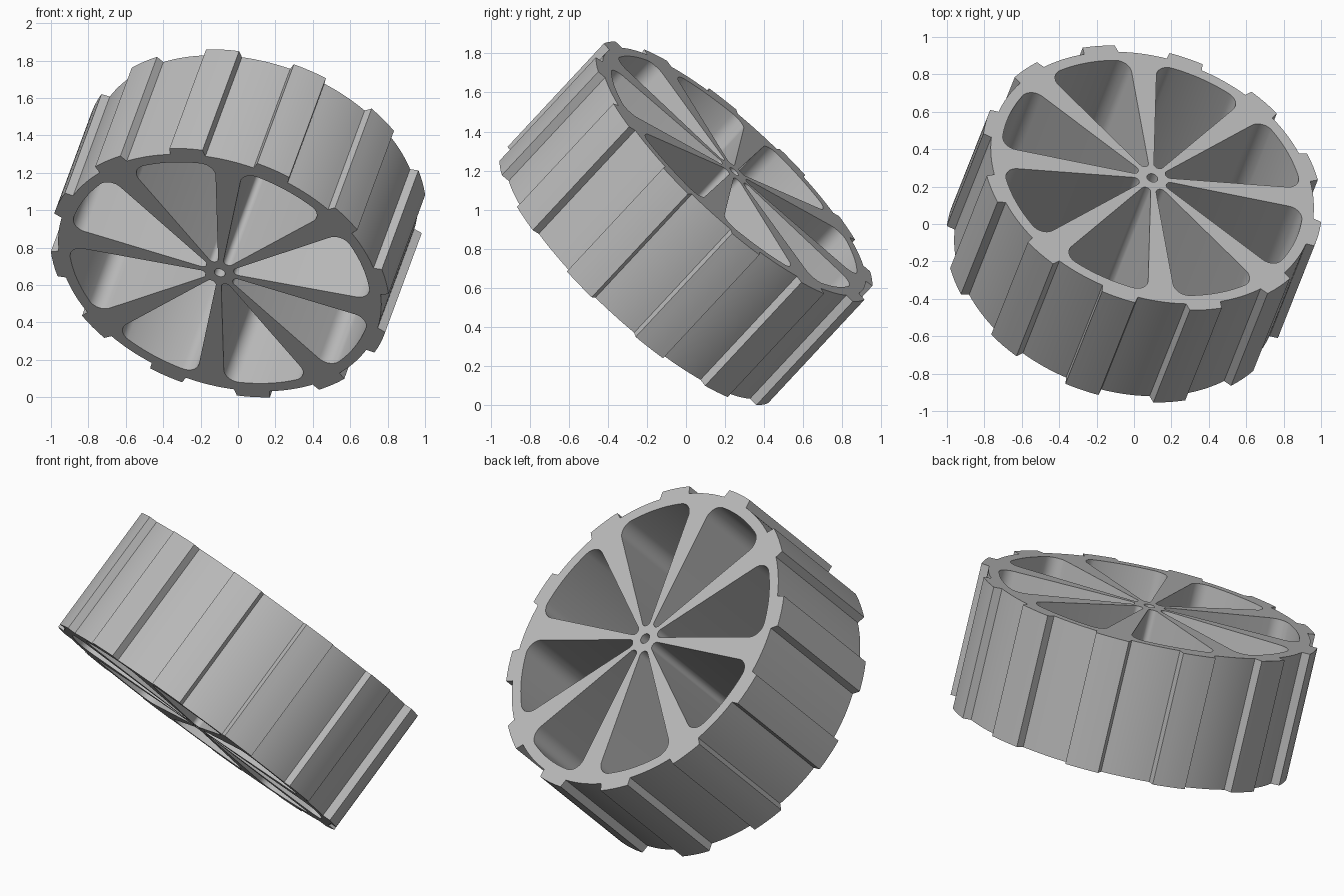
import bpy
from math import sin, cos, acos, radians, hypot, atan2, pi, tau
from mathutils import Matrix, Vector

if "Cube" in bpy.data.objects:
    bpy.data.objects.remove(bpy.data.objects["Cube"])

HALF_WIDTH = 0.375
BODY_R, TREAD_R = 0.895, 0.94
TREADS, POCKETS = 12, 8
PHASE = radians(3.5)


def arc(cx, cy, r, a0, a1, n):
    """Points along an arc, both ends included."""
    return [(cx + r * cos(a0 + (a1 - a0) * i / n),
             cy + r * sin(a0 + (a1 - a0) * i / n)) for i in range(n + 1)]


def turn(points, a):
    return [(x * cos(a) - y * sin(a), x * sin(a) + y * cos(a)) for x, y in points]


def rim_outline():
    """Round body with raised tread bars."""
    step = tau / TREADS
    base, top = radians(6.4), radians(5.7)
    unit = arc(0, 0, TREAD_R, -top, top, 4)
    unit += arc(0, 0, BODY_R, base, step - base, 8)
    return [p for k in range(TREADS)
            for p in turn(unit, PHASE + step * (k + 0.5))]


def pocket_outline():
    """Rounded wedge: small tip by the hub, filleted corners by the rim."""
    tip_c, tip_r = 0.11, 0.027
    fillet, outer = 0.075, 0.835
    g = radians(11.6)
    cx, cy = (outer - fillet) * cos(g), (outer - fillet) * sin(g)
    dx = cx - tip_c
    n = atan2(cy, dx) + acos(-(fillet - tip_r) / hypot(dx, cy))
    pts = arc(tip_c, 0, tip_r, n, tau - n, 10)
    pts += arc(cx, -cy, fillet, -n, -g, 10)
    pts += arc(0, 0, outer, -g, g, 10)[1:-1]
    pts += arc(cx, cy, fillet, g, n, 10)
    return pts


# Flat profile with cut-outs, extruded to the wheel width
profile = bpy.data.curves.new("wheel_profile", "CURVE")
profile.dimensions = "2D"
profile.fill_mode = "BOTH"
profile.extrude = HALF_WIDTH


def add_loop(points):
    spline = profile.splines.new("POLY")
    spline.points.add(len(points) - 1)
    for p, (x, y) in zip(spline.points, points):
        p.co = (x, y, 0, 1)
    spline.use_cyclic_u = True


add_loop(rim_outline())
for k in range(POCKETS):
    add_loop(turn(pocket_outline(), PHASE + tau * (k + 0.5) / POCKETS))
add_loop(arc(0, 0, 0.03, 0, tau, 24)[:-1])  # axle hole

wheel = bpy.data.objects.new("treaded_wheel", profile)
bpy.context.collection.objects.link(wheel)
bpy.ops.object.select_all(action="DESELECT")
wheel.select_set(True)
bpy.context.view_layer.objects.active = wheel
bpy.ops.object.convert(target="MESH")
wheel = bpy.context.object
wheel.name = "treaded_wheel"

# Weld the caps to the walls
bpy.ops.object.mode_set(mode="EDIT")
bpy.ops.mesh.select_all(action="SELECT")
bpy.ops.mesh.remove_doubles(threshold=0.0002)
bpy.ops.mesh.normals_make_consistent(inside=False)
bpy.ops.object.mode_set(mode="OBJECT")

# Tilt the axle, then rest the wheel on the ground
axle = Vector((0.261, 0.658, 0.706)).normalized()
u = (Vector((1, 0, 0)) - axle * axle.x).normalized()
v = axle.cross(u)
wheel.data.transform(Matrix((u, v, axle)).transposed().to_4x4())
low = min(p.co.z for p in wheel.data.vertices)
wheel.data.transform(Matrix.Translation((0, 0, -low)))
bpy.ops.object.shade_smooth_by_angle(angle=radians(25))

# Single grey finish
grey = bpy.data.materials.new("light_grey")
grey.use_nodes = True
colour = (0.5, 0.5, 0.5, 1)
grey.diffuse_color = colour
grey.node_tree.nodes["Principled BSDF"].inputs["Base Color"].default_value = colour
wheel.data.materials.clear()
wheel.data.materials.append(grey)
